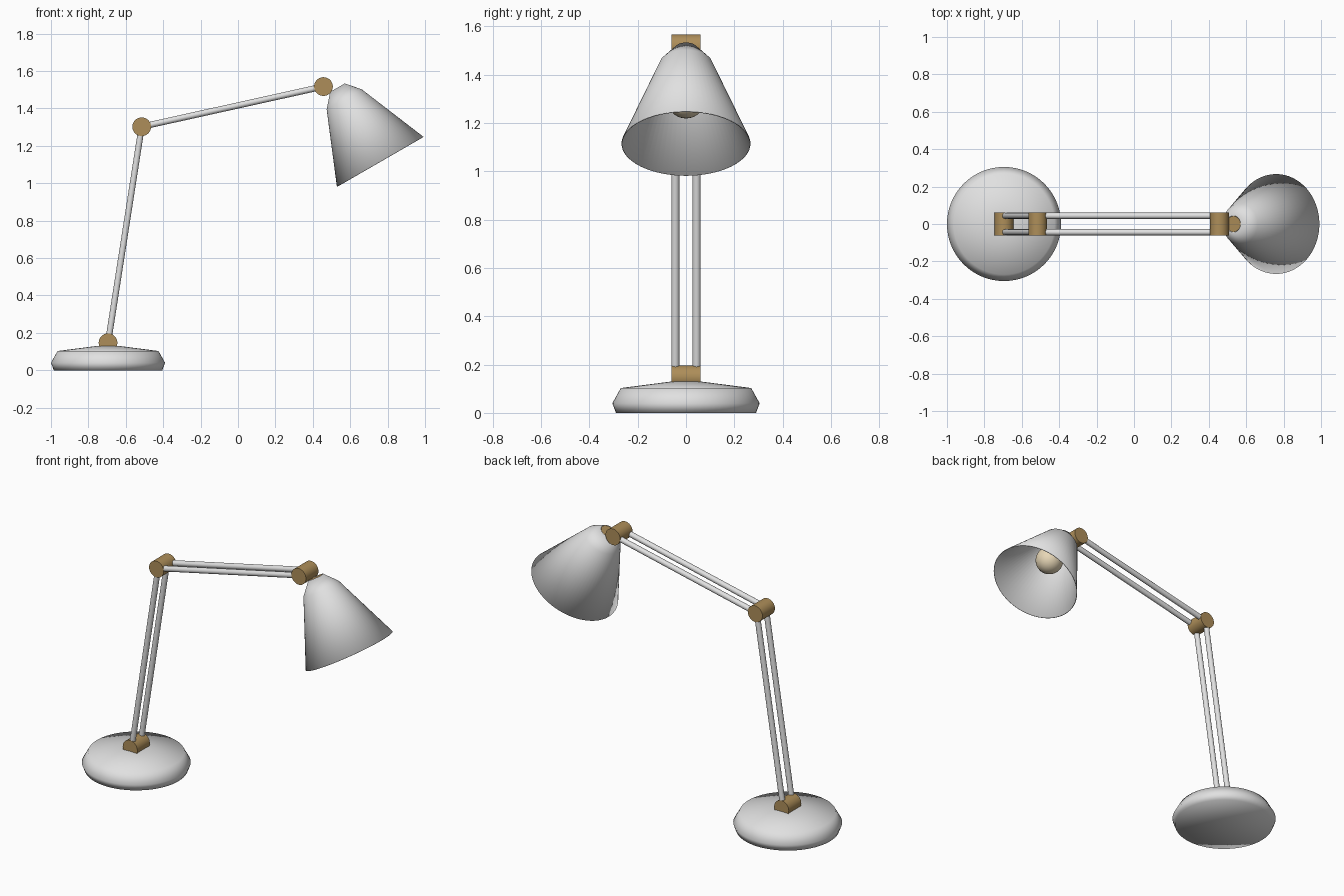
import bpy, bmesh, math
from mathutils import Vector

cube = bpy.data.objects.get("Cube")
if cube:
    bpy.data.objects.remove(cube)


def material(name, rgb):
    m = bpy.data.materials.new(name)
    m.use_nodes = True
    color = (*rgb, 1)
    m.diffuse_color = color
    m.node_tree.nodes["Principled BSDF"].inputs["Base Color"].default_value = color
    return m


grey = material("pale_grey", (0.75, 0.75, 0.75))
brass = material("brass", (0.42, 0.27, 0.10))
cream = material("bulb_cream", (0.85, 0.72, 0.50))


def finish(obj, name, mat, angle=40):
    obj.name = name
    obj.data.materials.append(mat)
    bpy.ops.object.select_all(action="DESELECT")
    obj.select_set(True)
    bpy.context.view_layer.objects.active = obj
    bpy.ops.object.shade_smooth_by_angle(angle=math.radians(angle))
    return obj


def rod(name, start, end, radius, mat, sides=32):
    """Cylinder running between two points."""
    a, b = Vector(start), Vector(end)
    bpy.ops.mesh.primitive_cylinder_add(vertices=sides, radius=radius,
                                        depth=(b - a).length, location=(a + b) / 2)
    obj = bpy.context.object
    obj.rotation_euler = (b - a).to_track_quat("Z", "Y").to_euler()
    return finish(obj, name, mat)


def lathe(name, profile, location, mat, tilt=0, angle=180, steps=64):
    """Spin a (radius, height) profile about its own z axis."""
    bm = bmesh.new()
    verts = [bm.verts.new((r, 0, z)) for r, z in profile]
    edges = [bm.edges.new(pair) for pair in zip(verts, verts[1:])]
    bmesh.ops.spin(bm, geom=verts + edges, cent=(0, 0, 0), axis=(0, 0, 1),
                   angle=math.tau, steps=steps)
    bmesh.ops.remove_doubles(bm, verts=bm.verts, dist=0.0005)
    bmesh.ops.recalc_face_normals(bm, faces=bm.faces)
    mesh = bpy.data.meshes.new(name)
    bm.to_mesh(mesh)
    bm.free()
    obj = bpy.data.objects.new(name, mesh)
    bpy.context.collection.objects.link(obj)
    obj.location = location
    obj.rotation_euler.y = tilt
    return finish(obj, name, mat, angle)


# Weighted base
lathe("base", [(0, 0), (0.29, 0), (0.305, 0.04), (0.27, 0.103), (0.06, 0.13), (0, 0.13)],
      (-0.695, 0, 0), grey)

# Pivots and the paired arm rods between them
pivots = {"base_pivot": (-0.695, 0.147), "elbow_pivot": (-0.515, 1.302),
          "head_pivot": (0.457, 1.517)}
for name, (x, z) in pivots.items():
    rod(name, (x, -0.061, z), (x, 0.061, z), 0.05, brass)

arms = {"lower_arm": ("base_pivot", "elbow_pivot"),
        "upper_arm": ("elbow_pivot", "head_pivot")}
for arm, (low, high) in arms.items():
    for side, y in (("front", -0.044), ("back", 0.044)):
        (x1, z1), (x2, z2) = pivots[low], pivots[high]
        rod(f"{arm}_{side}", (x1, y, z1), (x2, y, z2), 0.0165, grey, 20)

# Tilted shade, open at both ends
tilt = math.radians(-30)
rim = Vector((0.76, 0, 1.115))
axis = Vector((math.sin(tilt), 0, math.cos(tilt)))
shade = lathe("shade", [(0.267, 0), (0.108, 0.385), (0.045, 0.457)], rim, grey, tilt)
wall = shade.modifiers.new("wall", "SOLIDIFY")
wall.thickness = 0.004

# Socket and bulb inside the shade
rod("socket", rim + axis * 0.27, rim + axis * 0.455, 0.042, brass)
bpy.ops.mesh.primitive_uv_sphere_add(segments=32, ring_count=16, radius=0.082,
                                     location=rim + axis * 0.215)
bulb = bpy.context.object
bulb.rotation_euler.y = tilt
finish(bulb, "bulb", cream, 60)
